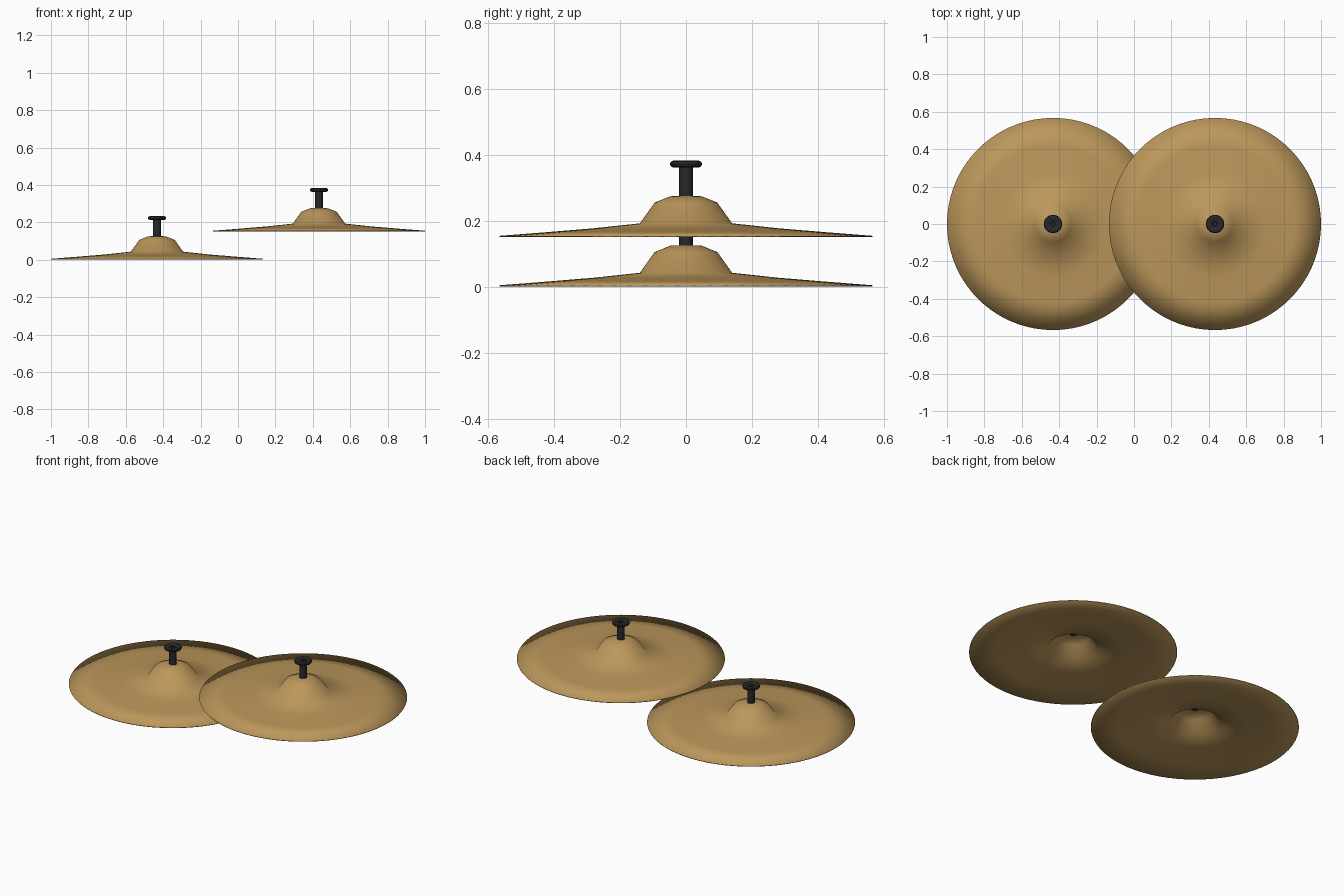
import bpy, bmesh, math

if "Cube" in bpy.data.objects:
    bpy.data.objects.remove(bpy.data.objects["Cube"])


def material(name, color):
    m = bpy.data.materials.new(name)
    m.diffuse_color = (*color, 1)
    m.use_nodes = True
    m.node_tree.nodes["Principled BSDF"].inputs["Base Color"].default_value = m.diffuse_color
    return m


bronze = material("bronze", (0.50, 0.31, 0.105))
black = material("black", (0.02, 0.021, 0.024))


def lathe(name, profile, steps, location, mat):
    """Spin a closed (radius, height) outline around z."""
    bm = bmesh.new()
    rings = []
    for r, z in profile:
        if r == 0:
            rings.append([bm.verts.new((0, 0, z))] * steps)
        else:
            rings.append([bm.verts.new((r * math.cos(2 * math.pi * i / steps),
                                        r * math.sin(2 * math.pi * i / steps), z))
                          for i in range(steps)])
    for a, b in zip(rings, rings[1:]):
        for i in range(steps):
            j = (i + 1) % steps
            corners = list(dict.fromkeys((a[i], a[j], b[j], b[i])))
            if len(corners) > 2:
                bm.faces.new(corners)
    bmesh.ops.recalc_face_normals(bm, faces=bm.faces)
    mesh = bpy.data.meshes.new(name)
    bm.to_mesh(mesh)
    bm.free()
    mesh.materials.append(mat)
    mesh.shade_smooth()
    obj = bpy.data.objects.new(name, mesh)
    obj.location = location
    bpy.context.collection.objects.link(obj)
    return obj


# Thin plate: underside from centre to rim, then back over the bell
top = [(0.567, 0.005), (0.42, 0.0165), (0.28, 0.028), (0.14, 0.043),
       (0.095, 0.106), (0.048, 0.125), (0, 0.127)]
under = [(0, 0.122), (0.046, 0.120), (0.091, 0.102), (0.137, 0.039),
         (0.28, 0.0245), (0.42, 0.013), (0.565, 0.001)]
plate = under + top

# Post with a rounded flange and a dished top
post = [(0, 0.118), (0.021, 0.118), (0.021, 0.213), (0.040, 0.213),
        (0.046, 0.216), (0.049, 0.223), (0.046, 0.230), (0.040, 0.233),
        (0.028, 0.233), (0.023, 0.229), (0.013, 0.229), (0.011, 0.224),
        (0, 0.224)]

for side, x, z in (("left", -0.433, 0), ("right", 0.433, 0.15)):
    lathe(side + "_cymbal", plate, 72, (x, 0, z), bronze)
    strap = lathe(side + "_post", post, 32, (x, 0, z), black)
    bpy.ops.object.select_all(action='DESELECT')
    strap.select_set(True)
    bpy.context.view_layer.objects.active = strap
    bpy.ops.object.shade_smooth_by_angle(angle=math.radians(40))
